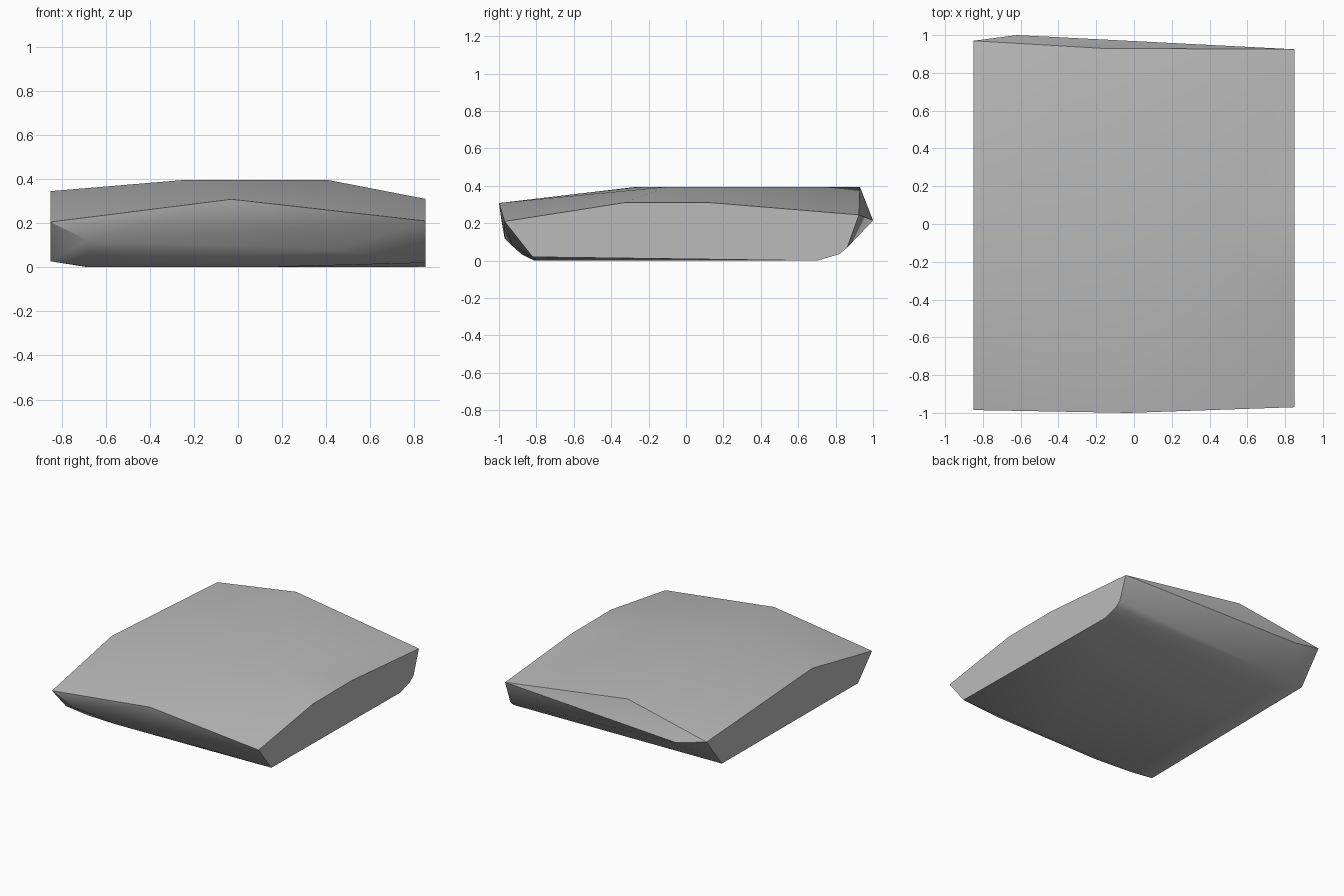
import bpy
import bmesh
from math import radians

default_cube = bpy.data.objects.get("Cube")
if default_cube:
    bpy.data.objects.remove(default_cube, do_unlink=True)

HALF_WIDTH = 0.85


def make_material(name, color):
    mat = bpy.data.materials.new(name)
    mat.use_nodes = True
    mat.diffuse_color = color
    mat.node_tree.nodes["Principled BSDF"].inputs["Base Color"].default_value = color
    return mat


def side_profile(x, outline):
    """Place a (y, z) outline on the flat side wall at x."""
    return [(x, y, z) for y, z in outline]


# Flat cut side walls, running from the front around over the top to the back
plus_side = side_profile(HALF_WIDTH, [
    (-0.97, 0.21), (-0.33, 0.31), (0.13, 0.31), (0.925, 0.245),
    (0.862, 0.07), (0.82, 0.035), (0.70, 0), (-0.82, 0.02)])
minus_side = side_profile(-HALF_WIDTH, [
    (-0.985, 0.205), (-0.28, 0.345), (0.97, 0.27),
    (0.79, 0.04), (-0.82, 0.027)])

# Raised plateau on the top
crown = [(-0.25, -0.26, 0.395), (0.41, -0.1, 0.395), (-0.17, 0.93, 0.395)]

# Front brow, rounded front belly and the chipped back corner
front = [(-0.03, -1, 0.308), (-0.68, -0.97, 0.12), (0.45, -0.93, 0.08),
         (-0.4, -0.88, 0.035)]
back = [(-0.62, 1, 0.215)]

# Flat resting face
base = [(-0.67, -0.81, 0), (0.1, -0.8, 0), (-0.68, 0.7, 0)]

# Wrap every part of the outline into one closed slab
bm = bmesh.new()
for point in plus_side + minus_side + crown + front + back + base:
    bm.verts.new(point)
hull = bmesh.ops.convex_hull(bm, input=bm.verts)
unused = [g for g in set(hull["geom_interior"]) if isinstance(g, bmesh.types.BMVert)]
bmesh.ops.delete(bm, geom=unused, context='VERTS')

# Merge the triangles of the flat walls and base
bmesh.ops.dissolve_limit(bm, angle_limit=radians(1), verts=bm.verts, edges=bm.edges)
bmesh.ops.recalc_face_normals(bm, faces=bm.faces)

mesh = bpy.data.meshes.new("stone_slab")
bm.to_mesh(mesh)
bm.free()

slab = bpy.data.objects.new("stone_slab", mesh)
bpy.context.collection.objects.link(slab)
mesh.materials.append(make_material("stone grey", (0.5, 0.5, 0.5, 1)))

# Soft faces with crisp cut edges
bpy.ops.object.select_all(action='DESELECT')
slab.select_set(True)
bpy.context.view_layer.objects.active = slab
bpy.ops.object.shade_smooth_by_angle(angle=radians(35))
